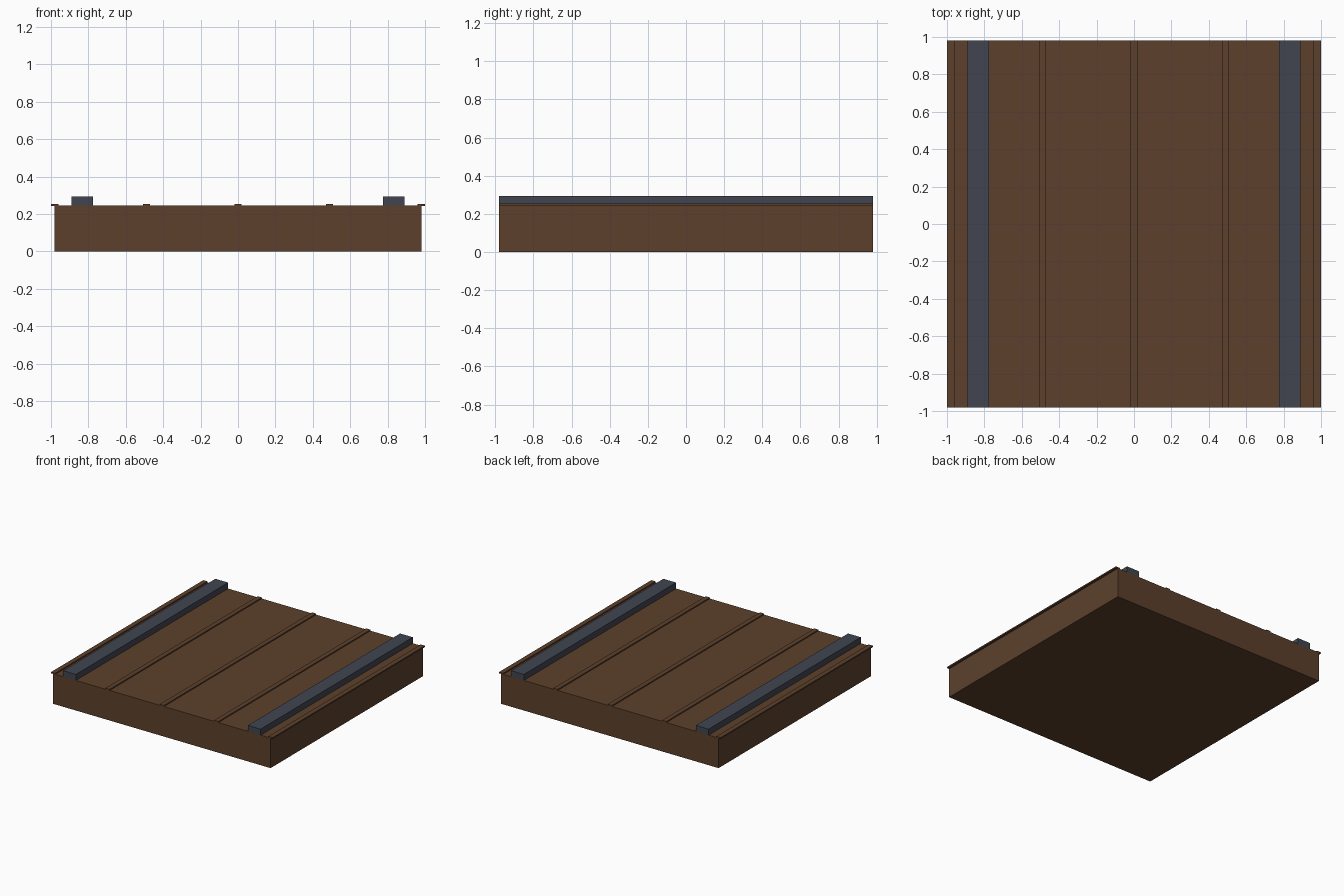
import bpy

cube = bpy.data.objects.get("Cube")
if cube:
    bpy.data.objects.remove(cube, do_unlink=True)


def make_material(name, rgb):
    mat = bpy.data.materials.new(name)
    mat.use_nodes = True
    colour = (*rgb, 1.0)
    mat.diffuse_color = colour
    mat.node_tree.nodes["Principled BSDF"].inputs["Base Color"].default_value = colour
    return mat


def make_box(name, x, width, bottom, top, mat):
    """Full-depth box centred on x, between two heights."""
    bpy.ops.mesh.primitive_cube_add(size=1, location=(x, 0, (bottom + top) / 2))
    obj = bpy.context.object
    obj.name = name
    obj.scale = (width, DEPTH, top - bottom)
    bpy.ops.object.transform_apply(location=False, rotation=False, scale=True)
    obj.data.materials.append(mat)
    return obj


DEPTH = 1.96
SLAB_TOP = 0.245
brown = make_material("dark brown", (0.107, 0.051, 0.025))
steel = make_material("slate grey", (0.052, 0.060, 0.080))

# Main slab
make_box("slab", 0, 1.96, 0, SLAB_TOP, brown)

# Thin seam battens, the outer two overhanging the slab edges
for i in range(-2, 3):
    make_box(f"seam_batten_{i + 3}", i * 0.49, 0.038, SLAB_TOP - 0.002, 0.254, brown)

# Raised rails on both sides
for side, name in ((1, "left_rail"), (-1, "right_rail")):
    make_box(name, side * 0.833, 0.115, 0.238, 0.294, steel)
